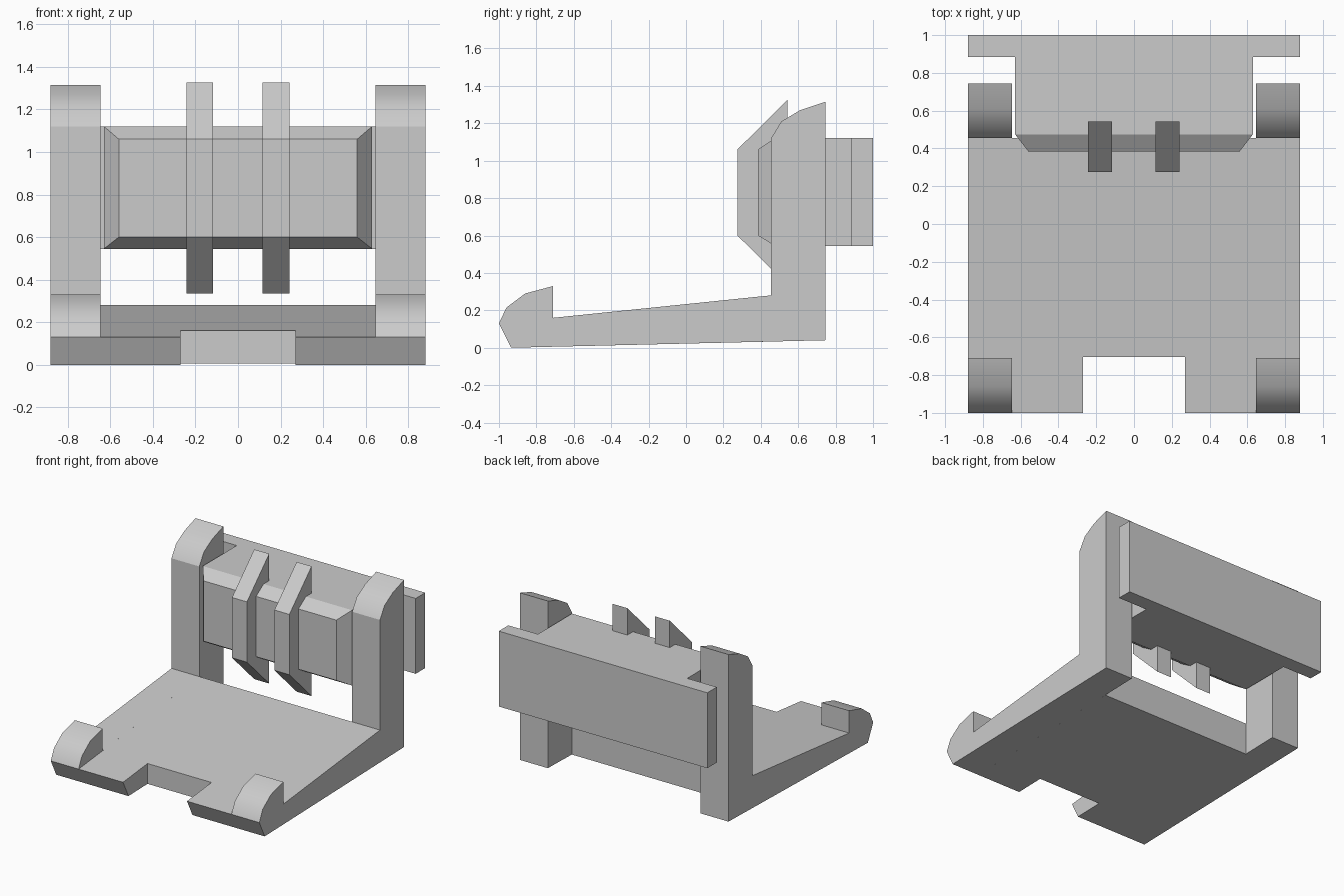
import bpy, bmesh
from mathutils import Vector

if "Cube" in bpy.data.objects:
    bpy.data.objects.remove(bpy.data.objects["Cube"])


def prism(name, profile, lo, hi, axis='x'):
    """Extrude a profile: (y, z) points along x, or (x, y) points along z."""
    bm = bmesh.new()
    verts = [bm.verts.new((lo, a, b) if axis == 'x' else (a, b, lo)) for a, b in profile]
    face = bm.faces.new(verts)
    ext = bmesh.ops.extrude_face_region(bm, geom=[face])['geom']
    step = Vector((hi - lo, 0, 0)) if axis == 'x' else Vector((0, 0, hi - lo))
    bmesh.ops.translate(bm, vec=step, verts=[g for g in ext if isinstance(g, bmesh.types.BMVert)])
    bmesh.ops.recalc_face_normals(bm, faces=bm.faces)
    mesh = bpy.data.meshes.new(name)
    bm.to_mesh(mesh)
    bm.free()
    obj = bpy.data.objects.new(name, mesh)
    bpy.context.collection.objects.link(obj)
    return obj


# Side arms: L-shaped, with a rounded front hook and a rounded upper end
arm = [(-0.935, 0), (-1, 0.13), (-0.96, 0.215), (-0.86, 0.29), (-0.71, 0.33), (-0.71, 0.16),
       (0.455, 0.28), (0.455, 1.12), (0.51, 1.21), (0.61, 1.27), (0.745, 1.315), (0.745, 0.04)]
for side, lo, hi in (("left", -0.88, -0.645), ("right", 0.645, 0.88)):
    obj = prism(side + "_arm", arm, lo, hi)
    bpy.ops.object.select_all(action='DESELECT')
    obj.select_set(True)
    bpy.context.view_layer.objects.active = obj
    bpy.ops.object.shade_smooth_by_angle(angle=0.524)

# Sloping base plate between the arms, with a notch cut in its front edge
plate = prism("base_plate", [(-0.935, 0), (-1, 0.13), (0.455, 0.28), (0.455, 0.033)], -0.645, 0.645)
cutter = prism("notch_cutter", [(-1.2, -0.2), (-0.705, -0.2), (-0.705, 0.5), (-1.2, 0.5)], -0.27, 0.27)
cutter.hide_render = True
cut = plate.modifiers.new("notch", 'BOOLEAN')
cut.operation, cut.solver, cut.object = 'DIFFERENCE', 'EXACT', cutter
bpy.context.view_layer.objects.active = plate
bpy.ops.object.modifier_apply(modifier=cut.name)
bpy.data.objects.remove(cutter)

# Sliding block: T-shaped from above, with a tapered front face
tee = [(-0.63, 0.475), (0.63, 0.475), (0.63, 0.885), (0.88, 0.885),
       (0.88, 1), (-0.88, 1), (-0.88, 0.885), (-0.63, 0.885)]
block = prism("sliding_block", tee, 0.545, 1.12, 'z')
bm = bmesh.new()
bm.from_mesh(block.data)
front = min(bm.faces, key=lambda f: f.calc_center_median().y)
front = bmesh.ops.extrude_discrete_faces(bm, faces=[front])['faces'][0]
for v in front.verts:
    v.co = (v.co.x * 0.56 / 0.63, 0.385, 0.60 if v.co.z < 0.8 else 1.06)
bm.to_mesh(block.data)
bm.free()

# Two angled grip fins running over the front of the block
fin = [(0.275, 0.6), (0.275, 1.06), (0.543, 1.325), (0.543, 0.335)]
for side, x in (("left", -0.18), ("right", 0.178)):
    prism(side + "_grip_fin", fin, x - 0.063, x + 0.063)
